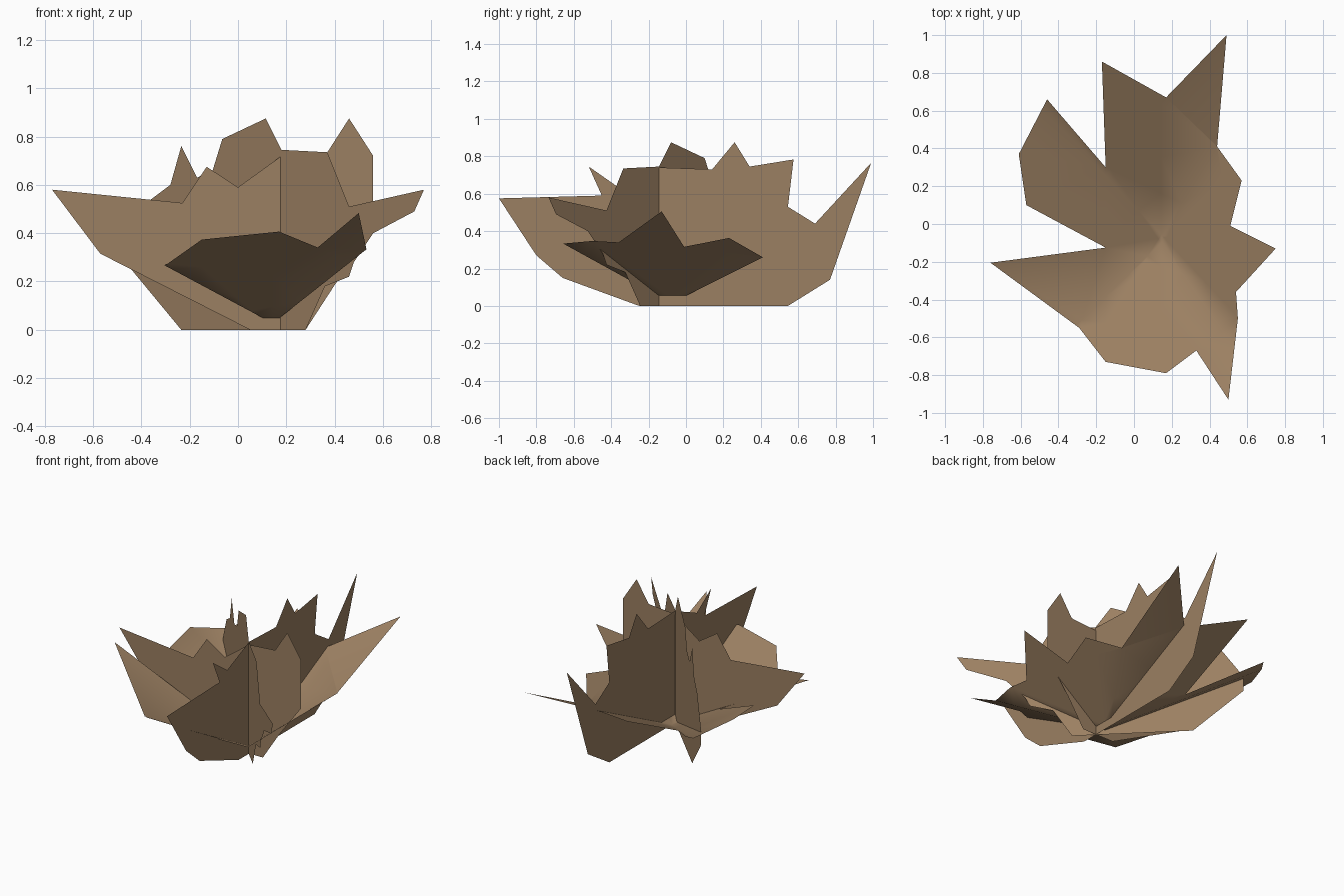
import bpy, bmesh
from itertools import combinations
from mathutils import Vector

if "Cube" in bpy.data.objects:
    bpy.data.objects.remove(bpy.data.objects["Cube"])

brown = bpy.data.materials.new("dry_leaf_brown")
brown.diffuse_color = (0.33, 0.215, 0.122, 1)
brown.use_nodes = True
brown.node_tree.nodes["Principled BSDF"].inputs["Base Color"].default_value = brown.diffuse_color


def finish(name, bm, smooth=False):
    me = bpy.data.meshes.new(name)
    bm.to_mesh(me)
    bm.free()
    me.materials.append(brown)
    for p in me.polygons:
        p.use_smooth = smooth
    ob = bpy.data.objects.new(name, me)
    bpy.context.collection.objects.link(ob)
    return ob


def sheet(outline, place):
    """Triangulated jagged sheet; place maps a 2D outline point to 3D."""
    bm = bmesh.new()
    f = bm.faces.new([bm.verts.new(place(a, b)) for a, b in outline])
    f.normal_update()
    bmesh.ops.triangulate(bm, faces=[f])
    return bm


# upright leaf sheet running front to back
finish("leaf_front_to_back", sheet(
    [(-1, .575), (-.8, .27), (-.66, .15), (-.25, 0), (.545, 0), (.77, .14),
     (.99, .765), (.69, .44), (.545, .53), (.575, .783), (.34, .745),
     (.26, .875), (.14, .73), (-.14, .74), (-.37, .64), (-.52, .745),
     (-.45, .59)],
    lambda t, z: (.18, t, z)))

# upright leaf sheet running left to right
finish("leaf_side_to_side", sheet(
    [(-.77, .58), (-.57, .315), (.05, 0), (.28, 0), (.4, .185), (.56, .4),
     (.56, .72), (.46, .875), (.37, .735), (.18, .72), (0, .59),
     (-.13, .675), (-.23, .525)],
    lambda t, z: (t, -.14, z)))

# upright leaf sheet on the diagonal
finish("leaf_diagonal", sheet(
    [(-.235, 0), (.28, 0), (.36, .18), (.46, .22), (.48, .28), (.56, .4),
     (.73, .49), (.77, .58), (.46, .51), (.37, .735), (.18, .745),
     (.115, .875), (-.065, .79), (-.105, .66), (-.17, .63), (-.235, .76),
     (-.28, .6), (-.36, .54), (-.45, .36), (-.45, .26)],
    lambda t, z: (t, .035 - t, z)))

# low spreading leaf sheet: jagged outline folded up along four slopes,
# each slope given as (x gradient, y gradient, height at the origin)
SLOPES = [(.79, 0, -.087), (0, .5, .055), (-.535, 0, .104), (0, -.55, -.028)]
bm = sheet(
    [(-.17, .86), (-.15, .3), (-.46, .66), (-.61, .37), (-.57, .1),
     (-.15, -.125), (-.76, -.205), (-.29, -.55), (-.15, -.73), (.17, -.79),
     (.33, -.67), (.5, -.93), (.55, -.5), (.54, -.36), (.75, -.13),
     (.51, -.01), (.57, .23), (.44, .41), (.49, 1.0), (.17, .67)],
    lambda x, y: (x, y, 0))
for a, b in combinations(SLOPES, 2):
    fold = Vector((a[0] - b[0], a[1] - b[1], 0))
    on_fold = fold * ((b[2] - a[2]) / fold.length_squared)
    bmesh.ops.bisect_plane(bm, geom=bm.verts[:] + bm.edges[:] + bm.faces[:],
                           plane_co=on_fold, plane_no=fold.normalized(),
                           dist=1e-5)
for v in bm.verts:
    v.co.z = max(gx * v.co.x + gy * v.co.y + h for gx, gy, h in SLOPES)
bmesh.ops.triangulate(bm, faces=bm.faces[:])
bm.normal_update()
for f in bm.faces:
    if f.normal.z < 0:
        f.normal_flip()
finish("leaf_spreading", bm, smooth=True)
